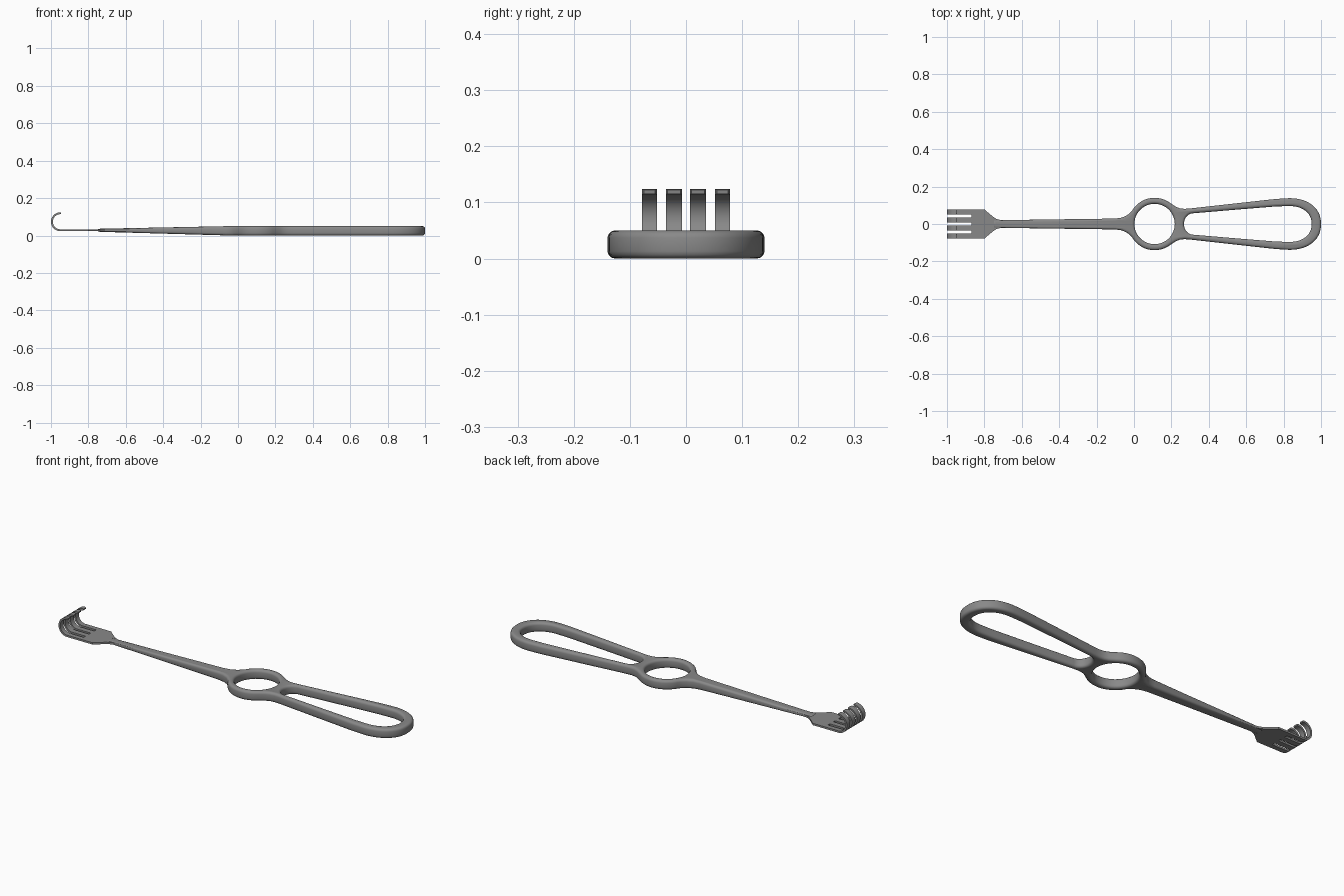
import bpy, bmesh, math

if "Cube" in bpy.data.objects:
    bpy.data.objects.remove(bpy.data.objects["Cube"])

steel = bpy.data.materials.new("steel_grey")
steel.diffuse_color = (0.25, 0.25, 0.25, 1)
steel.use_nodes = True
steel.node_tree.nodes["Principled BSDF"].inputs["Base Color"].default_value = steel.diffuse_color


def finish(name, bm, angle=40):
    bmesh.ops.remove_doubles(bm, verts=bm.verts, dist=0.0001)
    bmesh.ops.recalc_face_normals(bm, faces=bm.faces)
    me = bpy.data.meshes.new(name)
    bm.to_mesh(me)
    bm.free()
    me.materials.append(steel)
    ob = bpy.data.objects.new(name, me)
    bpy.context.collection.objects.link(ob)
    bpy.ops.object.select_all(action='DESELECT')
    ob.select_set(True)
    bpy.context.view_layer.objects.active = ob
    bpy.ops.object.shade_smooth_by_angle(angle=math.radians(angle))
    return ob


def arc(cx, a, b, t0, t1, n, power=2.0):
    """Points on a (super)ellipse centred on the x axis."""
    pts = []
    for i in range(n + 1):
        t = math.radians(t0 + (t1 - t0) * i / n)
        c, s = math.cos(t), math.sin(t)
        pts.append((cx + a * math.copysign(abs(c) ** (2 / power), c),
                    b * math.copysign(abs(s) ** (2 / power), s)))
    return pts


def mirrored(half):
    """Close an upper half outline by mirroring it in y."""
    return half + [(x, -y) for x, y in reversed(half) if abs(y) > 1e-5]


# Handle, finger ring and shaft: one flat outline with two holes
outer = ([(-0.75, 0.020), (-0.4, 0.025), (-0.1, 0.029), (-0.065, 0.034), (-0.035, 0.048)]
         + arc(0.11, 0.14, 0.14, 150, 52, 20)
         + [(0.225, 0.092), (0.245, 0.084), (0.27, 0.081), (0.30, 0.083), (0.55, 0.111), (0.76, 0.134)]
         + arc(0.83, 0.17, 0.138, 90, 0, 18, 2.2))
ring_hole = arc(0.11, 0.108, 0.108, 0, 360, 48)[:-1]
grip_hole = (arc(0.315, 0.048, 0.057, 180, 95, 8)
             + [(0.55, 0.077), (0.76, 0.094)]
             + arc(0.83, 0.12, 0.096, 90, 0, 14, 2.2))

BEVEL, HALF = 0.013, 0.025
cu = bpy.data.curves.new("outline", 'CURVE')
cu.dimensions, cu.fill_mode = '2D', 'BOTH'
cu.bevel_depth, cu.bevel_resolution = BEVEL, 2
cu.extrude, cu.offset = HALF - BEVEL, -BEVEL
for loop in (mirrored(outer), ring_hole, mirrored(grip_hole)):
    sp = cu.splines.new('POLY')
    sp.points.add(len(loop) - 1)
    for p, (x, y) in zip(sp.points, loop):
        p.co = (x, y, 0, 1)
    sp.use_cyclic_u = True
tmp = bpy.data.objects.new("outline", cu)
bpy.context.collection.objects.link(tmp)
mesh = bpy.data.meshes.new_from_object(tmp.evaluated_get(bpy.context.evaluated_depsgraph_get()))
bpy.data.objects.remove(tmp)
bm = bmesh.new()
bm.from_mesh(mesh)
# Thin the shaft towards the blade
for v in bm.verts:
    t = min(1, max(0, (-0.05 - v.co.x) / 0.70))
    v.co.z = 0.025 + 0.003 * t + v.co.z * (1 - 0.68 * t)
finish("handle_and_shaft", bm)

# Flat blade plate
THICK, MID = 0.010, 0.028
bm = bmesh.new()
plate = mirrored([(-0.87, 0.078), (-0.80, 0.078), (-0.755, 0.040), (-0.735, 0.027), (-0.71, 0.020)])
face = bm.faces.new([bm.verts.new((x, y, MID - THICK / 2)) for x, y in plate])
ext = bmesh.ops.extrude_face_region(bm, geom=[face])
bmesh.ops.translate(bm, vec=(0, 0, THICK),
                    verts=[g for g in ext['geom'] if isinstance(g, bmesh.types.BMVert)])
finish("blade_plate", bm, 30)

# Four hooked tines: a rectangle swept along a straight then curled path
R, CX = 0.0455, -0.9495
path = [(-0.87, MID, -90)]
for i in range(21):
    a = -90 - 185 * i / 20
    path.append((CX + R * math.cos(math.radians(a)), MID + R + R * math.sin(math.radians(a)), a))
for k, (y0, y1) in enumerate([(-0.078, -0.052), (-0.036, -0.007), (0.007, 0.036), (0.052, 0.078)]):
    bm = bmesh.new()
    rings = []
    for i, (x, z, a) in enumerate(path):
        last = i == len(path) - 1
        h = THICK / 2 * (0.7 if last else 1)
        e = 0.003 if last else 0
        c, s = math.cos(math.radians(a)) * h, math.sin(math.radians(a)) * h
        rings.append([bm.verts.new(p) for p in ((x + c, y0 + e, z + s), (x + c, y1 - e, z + s),
                                                (x - c, y1 - e, z - s), (x - c, y0 + e, z - s))])
    for r0, r1 in zip(rings, rings[1:]):
        for j in range(4):
            bm.faces.new((r0[j], r0[(j + 1) % 4], r1[(j + 1) % 4], r1[j]))
    bm.faces.new(rings[0])
    bm.faces.new(rings[-1])
    finish(f"hook_tine_{k + 1}", bm)
